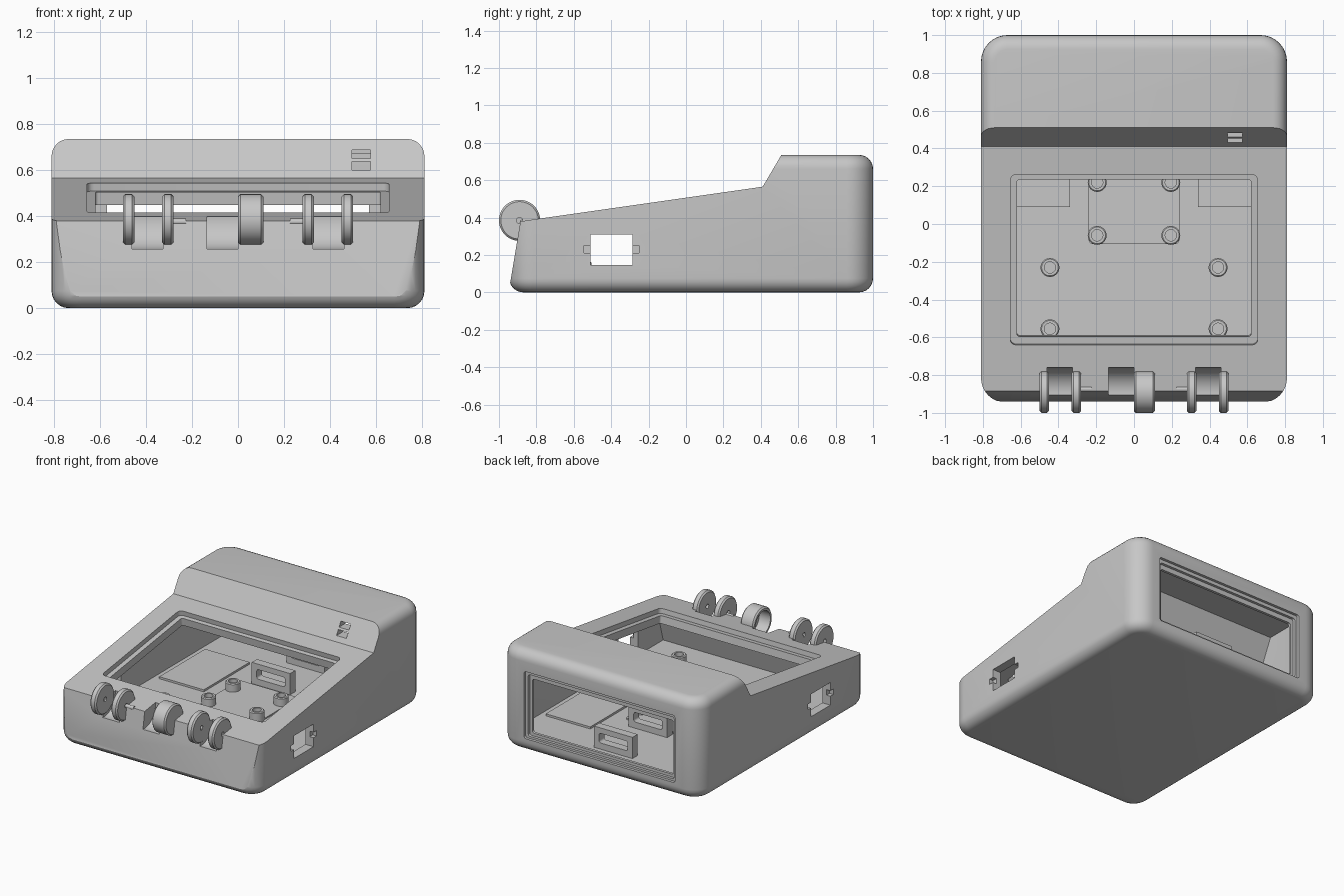
import bpy, bmesh, math
from mathutils import Matrix, Vector

if "Cube" in bpy.data.objects:
    bpy.data.objects.remove(bpy.data.objects["Cube"])

grey = bpy.data.materials.new("plain_grey")
grey.use_nodes = True
COLOR = (0.57, 0.57, 0.57, 1)
grey.diffuse_color = COLOR
grey.node_tree.nodes["Principled BSDF"].inputs["Base Color"].default_value = COLOR


def finish(bm, name):
    bmesh.ops.recalc_face_normals(bm, faces=bm.faces)
    mesh = bpy.data.meshes.new(name)
    bm.to_mesh(mesh)
    bm.free()
    mesh.materials.append(grey)
    ob = bpy.data.objects.new(name, mesh)
    bpy.context.collection.objects.link(ob)
    return ob


def round_edges(bm, test, radius, segments=8):
    edges = [e for e in bm.edges if test(e.verts[0].co, e.verts[1].co)]
    bmesh.ops.bevel(bm, geom=edges, offset=radius, segments=segments,
                    profile=0.5, affect='EDGES', clamp_overlap=True)


def prism(profile, half):
    """Side profile (y, z) extruded across x."""
    bm = bmesh.new()
    face = bm.faces.new([bm.verts.new((-half, y, z)) for y, z in profile])
    out = bmesh.ops.extrude_face_region(bm, geom=[face])
    verts = [v for v in out["geom"] if isinstance(v, bmesh.types.BMVert)]
    bmesh.ops.translate(bm, verts=verts, vec=(2 * half, 0, 0))
    bmesh.ops.recalc_face_normals(bm, faces=bm.faces)
    return bm


def box(name, xs, ys, zs, matrix=None, radius=0, axis=2):
    """Box from ranges; optionally round the edges running along one axis."""
    bm = bmesh.new()
    bmesh.ops.create_cube(bm, size=1)
    for v in bm.verts:
        v.co = Vector([(r[0] + r[1]) / 2 + c * (r[1] - r[0])
                       for c, r in zip(v.co, (xs, ys, zs))])
    if radius:
        round_edges(bm, lambda a, b: abs((a - b).normalized()[axis]) > 0.9, radius, 4)
    if matrix:
        bm.transform(matrix)
    return finish(bm, name)


def lathe(name, profile, origin, axis='Z', tube=False, sides=48):
    """Turn a (radius, height) profile; a tube closes on itself, else the ends are capped."""
    bm = bmesh.new()
    angles = [2 * math.pi * i / sides for i in range(sides)]
    rings = [[bm.verts.new((r * math.cos(t), r * math.sin(t), h)) for t in angles] for r, h in profile]
    for low, high in zip(rings, rings[1:] + rings[:1] if tube else rings[1:]):
        for i in range(sides):
            j = (i + 1) % sides
            bm.faces.new((low[i], low[j], high[j], high[i]))
    if not tube:
        bm.faces.new(rings[0])
        bm.faces.new(rings[-1])
    if axis == 'X':
        bm.transform(Matrix.Rotation(math.pi / 2, 4, 'Y'))
    bm.transform(Matrix.Translation(origin))
    return finish(bm, name)


def cut(target, *cutters):
    for c in cutters:
        before = len(target.data.polygons)
        for solver in ('EXACT', 'FLOAT'):
            mod = target.modifiers.new("cut", 'BOOLEAN')
            mod.operation, mod.solver, mod.object = 'DIFFERENCE', solver, c
            bpy.context.view_layer.objects.active = target
            bpy.ops.object.modifier_apply(modifier=mod.name)
            if len(target.data.polygons) != before:
                break
        bpy.data.objects.remove(c)


# Rounded wedge shell with raised rear block
W, TOP, FRONT = 0.81, 0.735, -0.945
bm = prism([(FRONT, 0), (FRONT, 0.371), (0.41, 0.565), (0.51, TOP), (1, TOP), (1, 0)], W)
same_x = lambda a, b: abs(a.x - b.x) < 1e-4
round_edges(bm, lambda a, b: same_x(a, b) and min(a.y, b.y) > 0.99, 0.14)
round_edges(bm, lambda a, b: same_x(a, b) and max(a.y, b.y) < -0.94, 0.13)
round_edges(bm, lambda a, b: max(a.z, b.z) < 1e-4 or
            (min(a.z, b.z) > TOP - 1e-4 and max(a.y, b.y) > 0.52), 0.075, 6)

# Slanted flat front
sliced = bmesh.ops.bisect_plane(bm, geom=bm.verts[:] + bm.edges[:] + bm.faces[:],
                                plane_co=(0, -0.885, 0.38), plane_no=(0, -0.33, 0.055), clear_outer=True)
bmesh.ops.edgeloop_fill(bm, edges=[e for e in sliced["geom_cut"] if isinstance(e, bmesh.types.BMEdge)])
housing = finish(bm, "housing")

# Hollow interior
FLOOR = 0.095
bm = prism([(-0.80, FLOOR), (-0.74, 0.31), (0.25, 0.45), (0.46, 0.50), (0.54, 0.67), (0.94, 0.67), (0.94, FLOOR)], 0.745)
round_edges(bm, lambda a, b: same_x(a, b) and min(a.y, b.y) > 0.93, 0.08, 6)
cut(housing, finish(bm, "cavity_cutter"))

# Sloped screen opening with a stepped ledge
slope = math.atan2(0.185, 1.295)
tilt = Matrix.Translation((0, -0.19, 0.48)) @ Matrix.Rotation(slope, 4, 'X')
cut(housing,
    box("ledge_cutter", (-0.655, 0.655), (-0.455, 0.455), (-0.036, 0.1), tilt, 0.03),
    box("screen_cutter", (-0.62, 0.62), (-0.415, 0.425), (-0.2, 0.1), tilt, 0.015))

# Rear window with two steps
for half, y, low, high in ((0.61, 0.98, 0.10, 0.59), (0.59, 0.96, 0.115, 0.565), (0.57, 0.85, 0.135, 0.53)):
    cut(housing, box("window_cutter", (-half, half), (y, 1.1), (low, high), None, 0.015, 1))

# Side ports with shallow notches, and indicator slots
cut(housing, box("port_cutter", (-1, 1), (-0.51, -0.285), (0.145, 0.31)))
for s in (-1, 1):
    cut(housing, box("notch_cutter", sorted((s * 0.78, s)), (-0.545, -0.25), (0.21, 0.25)))
for z in (0.60, 0.65):
    cut(housing, box("slot_cutter", (0.495, 0.575), (0.38, 0.62), (z, z + 0.036)))

# Front grooves beside the hinge knuckles, and the bore behind the cup
HY, HZ, R = -0.89, 0.385, 0.11
for x, width in ((-0.46, 0.135), (-0.135, 0.135), (0.325, 0.135)):
    cut(housing, lathe("groove_cutter", [(0.13, 0), (0.13, width)], (x, HY, HZ), 'X'))
cut(housing, lathe("bore_cutter", [(0.095, 0), (0.095, 0.15)], (-0.05, HY, HZ), 'X'))

parts = [housing]

# Hinge discs, pins and central cup
T = 0.05
rim = [(0.016, 0), (R - 0.01, 0), (R, 0.01), (R, T - 0.01), (R - 0.01, T), (0.016, T)]
for side, starts, pin in (("left", (0.28, 0.45), 0.225), ("right", (-0.33, -0.5), -0.33)):
    for label, x in zip(("inner", "outer"), starts):
        parts.append(lathe(f"{side}_{label}_hinge_disc", rim, (x, HY, HZ), 'X', True))
    parts.append(lathe(f"{side}_hinge_pin", [(0.014, 0), (0.014, 0.105)], (pin, -0.875, 0.375), 'X', False, 16))
L = 0.11
parts.append(lathe("central_hinge_cup", [(R - 0.01, L), (R, L - 0.01), (R, 0.01), (R - 0.01, 0),
                                         (0.085, 0), (0.085, 0.09)], (0, HY, HZ), 'X'))

# Floor plates and mounting posts
base = FLOOR - 0.01
post = [(0.05, 0), (0.05, 0.074), (0.044, 0.08), (0.03, 0.08), (0.03, 0.02)]
parts.append(box("board_plate", (-0.24, 0.24), (-0.105, 0.36), (base, FLOOR + 0.01), None, 0.02))
for s in (-1, 1):
    side = "left" if s > 0 else "right"
    parts.append(box(f"{side}_rear_plate", sorted((s * 0.34, s * 0.7)), (0.09, 0.62), (base, FLOOR + 0.015)))
    for i, (x, y) in enumerate(((0.195, -0.06), (0.195, 0.22), (0.445, -0.23), (0.445, -0.555))):
        parts.append(lathe(f"{side}_post_{i + 1}", post, (s * x, y, base), 'Z', False, 32))

# Upright slotted retainers under the raised block
for label, y in (("front", 0.41), ("rear", 0.81)):
    frame = box(f"{label}_retainer", (-0.155, 0.155), (y - 0.03, y + 0.03), (base, 0.25))
    cut(frame, box("slot_cutter", (-0.115, 0.115), (y - 0.1, y + 0.1), (0.14, 0.21), None, 0.015, 1))
    parts.append(frame)

# Smooth curves, keep creases sharp
bpy.ops.object.select_all(action='DESELECT')
for ob in parts:
    ob.select_set(True)
bpy.context.view_layer.objects.active = housing
bpy.ops.object.shade_smooth_by_angle(angle=math.radians(30))
